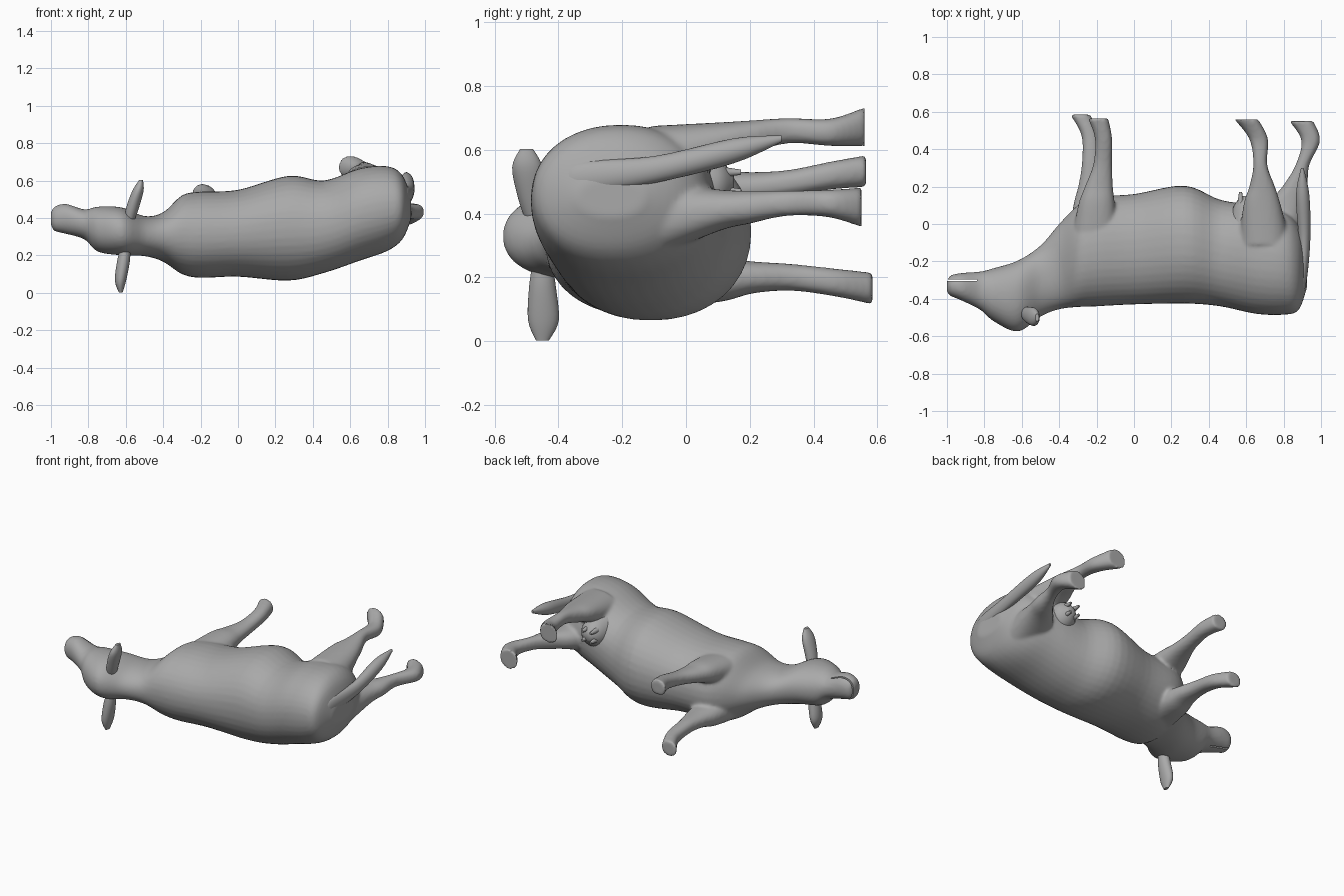
import bpy, bmesh, math
from mathutils import Vector

cube = bpy.data.objects.get("Cube")
if cube:
    bpy.data.objects.remove(cube, do_unlink=True)

hide = bpy.data.materials.new("grey hide")
hide.use_nodes = True
COLOUR = (0.4, 0.4, 0.4, 1)
hide.diffuse_color = COLOUR
bsdf = next(n for n in hide.node_tree.nodes if n.type == 'BSDF_PRINCIPLED')
bsdf.inputs["Base Color"].default_value = COLOUR
bsdf.inputs["Roughness"].default_value = 0.7


def spline(rows, steps=5):
    """Catmull-Rom interpolation of station rows."""
    pts = [rows[0]] + rows + [rows[-1]]
    out = []
    for a, b, c, d in zip(pts, pts[1:], pts[2:], pts[3:]):
        for i in range(steps):
            t = i / steps
            out.append([0.5 * (2*q + (r-p)*t + (2*p-5*q+4*r-s)*t*t + (3*q-p-3*r+s)*t**3)
                        for p, q, r, s in zip(a, b, c, d)])
    return out + [rows[-1]]


def loft(bm, axis, rows, power=2.0, sides=28):
    """Rows hold: position on axis, centre on the other two axes, half sizes on them."""
    u, v = [i for i in range(3) if i != axis]
    rings = []
    for pos, cu, cv, ru, rv in spline(rows):
        ring = []
        for k in range(sides):
            c, s = math.cos(2*math.pi*k/sides), math.sin(2*math.pi*k/sides)
            co = Vector((0, 0, 0))
            co[axis] = pos
            co[u] = cu + ru * math.copysign(abs(c)**(2/power), c)
            co[v] = cv + rv * math.copysign(abs(s)**(2/power), s)
            ring.append(bm.verts.new(co))
        rings.append(ring)
    faces = [bm.faces.new(rings[0]), bm.faces.new(rings[-1])]
    for r0, r1 in zip(rings, rings[1:]):
        for k in range(sides):
            n = (k + 1) % sides
            faces.append(bm.faces.new((r0[k], r0[n], r1[n], r1[k])))
    bmesh.ops.recalc_face_normals(bm, faces=faces)


def finish(name, bm):
    mesh = bpy.data.meshes.new(name)
    bm.to_mesh(mesh)
    bm.free()
    obj = bpy.data.objects.new(name, mesh)
    bpy.context.collection.objects.link(obj)
    mesh.materials.append(hide)
    bpy.ops.object.select_all(action='DESELECT')
    obj.select_set(True)
    bpy.context.view_layer.objects.active = obj
    bpy.ops.object.shade_smooth_by_angle(angle=math.radians(50))
    return obj


# Muzzle, head, neck, barrel and rump, from nose to tail
TORSO = [
    (-1.0, -.335, .395, .03, .035), (-.98, -.33, .395, .055, .065),
    (-.92, -.336, .395, .074, .08), (-.82, -.357, .365, .103, .08),
    (-.75, -.378, .34, .142, .12), (-.62, -.385, .328, .19, .128),
    (-.5, -.305, .303, .19, .107), (-.4, -.228, .298, .228, .132),
    (-.3, -.172, .31, .272, .21), (-.2, -.147, .31, .293, .23),
    (0, -.135, .318, .295, .232), (.27, -.11, .345, .315, .28),
    (.46, -.155, .353, .285, .247), (.65, -.19, .418, .29, .247),
    (.8, -.21, .45, .275, .226), (.88, -.235, .457, .225, .17),
    (.925, -.235, .45, .105, .06)]

# Leg stations as fractions of reach, shared half sizes, and a centre line per leg
LEG_STATIONS = (-.2, .18, .36, .57, .81, 1)
FRONT = [(.13, .1), (.098, .07), (.074, .05), (.05, .042), (.046, .044), (.054, .05)]
HIND = [(.14, .125), (.1, .066), (.068, .052), (.037, .04), (.05, .043), (.064, .062)]
LEGS = [
    (.565, FRONT, [(-.21, .42), (-.2, .465), (-.187, .48),
                   (-.167, .495), (-.163, .52), (-.192, .533)]),
    (.585, FRONT, [(-.23, .2), (-.225, .193), (-.222, .2),
                   (-.228, .2), (-.235, .183), (-.287, .165)]),
    (.56, HIND, [(.7, .55), (.685, .62), (.685, .64),
                 (.675, .66), (.667, .655), (.6, .672)]),
    (.55, HIND, [(.75, .38), (.81, .41), (.86, .42),
                 (.9, .432), (.945, .432), (.895, .42)])]

# Torso and legs are fused into one continuous skin
bm = bmesh.new()
loft(bm, 0, TORSO, power=2.15, sides=40)
for reach, sizes, centres in LEGS:
    loft(bm, 1, [(f * reach, *c, *s) for f, c, s in zip(LEG_STATIONS, centres, sizes)],
         power=2.3)
body = finish("body_and_legs", bm)
remesh = body.modifiers.new("fuse", 'REMESH')
remesh.mode = 'VOXEL'
remesh.voxel_size = 0.01
remesh.use_smooth_shade = True
soften = body.modifiers.new("soften", 'SMOOTH')
soften.factor = 0.5
soften.iterations = 6

# Mouth slit
bpy.ops.mesh.primitive_cube_add(size=1, location=(-.94, -.3, .4))
cutter = bpy.context.object
cutter.name = "mouth_cutter"
cutter.scale = (.2, .008, .3)
cutter.hide_render = True
cutter.hide_viewport = True
slit = body.modifiers.new("mouth", 'BOOLEAN')
slit.operation = 'DIFFERENCE'
slit.object = cutter

# Ears share one leaf shape along a centre line from root to tip
LEAF = [(.025, .03), (.034, .042), (.03, .048), (.01, .02)]
EARS = {
    "right_ear": [(.37, -.585, -.47), (.45, -.565, -.485),
                  (.545, -.535, -.497), (.603, -.518, -.5)],
    "left_ear": [(.25, -.6, -.45), (.17, -.612, -.45),
                 (.065, -.628, -.447), (.002, -.627, -.45)]}
for name, line in EARS.items():
    bm = bmesh.new()
    loft(bm, 2, [(*p, *s) for p, s in zip(line, LEAF)])
    finish(name, bm)

# Tail hanging down behind the rump
bm = bmesh.new()
loft(bm, 1, [(-.41, .865, .495, .015, .025), (-.34, .89, .51, .027, .052),
             (-.1, .911, .538, .031, .042), (.15, .902, .597, .036, .039),
             (.3, .9, .635, .007, .01)])
finish("tail", bm)

# Udder with small teats
bm = bmesh.new()
loft(bm, 1, [(-.02, .6, .48, .1, .12), (.1, .61, .49, .075, .08),
             (.15, .605, .495, .025, .025)])
for x in (.57, .63):
    for z in (.47, .53):
        loft(bm, 1, [(.08, x, z, .022, .022), (.172, x, z, .008, .008)], sides=12)
finish("udder", bm)
